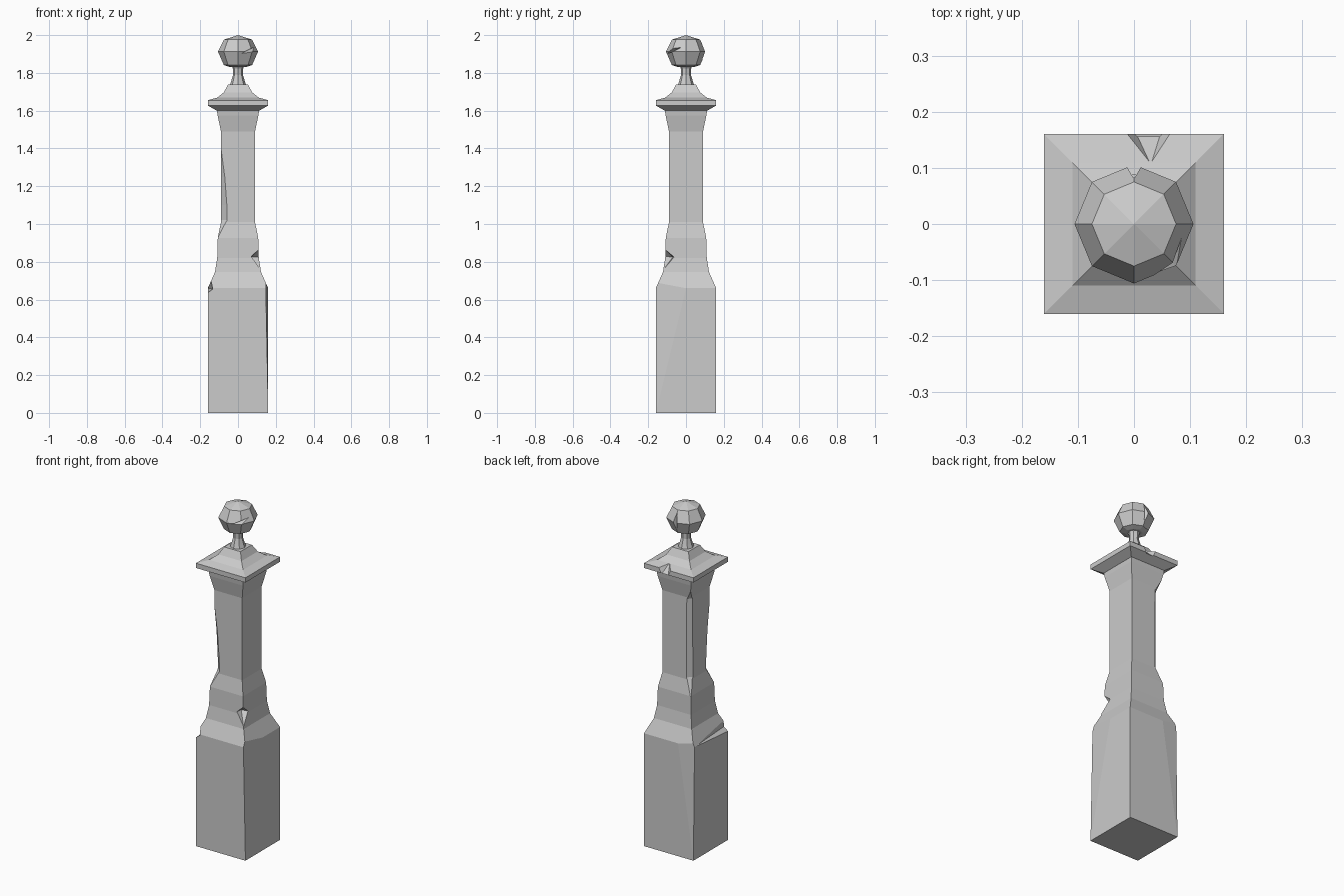
import bpy, bmesh, math
from mathutils import Vector

cube = bpy.data.objects.get("Cube")
if cube:
    bpy.data.objects.remove(cube, do_unlink=True)

stone = bpy.data.materials.new("grey_stone")
stone.use_nodes = True
GREY = (0.6, 0.6, 0.6, 1)
stone.diffuse_color = GREY
stone.node_tree.nodes["Principled BSDF"].inputs["Base Color"].default_value = GREY


def make_object(name, bm):
    bmesh.ops.recalc_face_normals(bm, faces=bm.faces)
    mesh = bpy.data.meshes.new(name)
    bm.to_mesh(mesh)
    bm.free()
    mesh.materials.append(stone)
    obj = bpy.data.objects.new(name, mesh)
    bpy.context.collection.objects.link(obj)
    return obj


def loft(profile, sides, turn=0.0, scale=1.0):
    """Stack regular rings of (radius, height); zero radius makes a tip."""
    bm = bmesh.new()
    rings = []
    for r, z in profile:
        n = sides if r else 1
        rings.append([bm.verts.new((scale * r * math.cos(turn + math.tau * i / sides),
                                    scale * r * math.sin(turn + math.tau * i / sides), z))
                      for i in range(n)])
    for a, b in zip(rings, rings[1:]):
        for i in range(sides):
            j = (i + 1) % sides
            quad = [a[i], a[j % len(a)], b[j % len(b)], b[i % len(b)]]
            bm.faces.new(list(dict.fromkeys(quad)))
    for ring in (rings[0], rings[-1]):
        if len(ring) > 1:
            bm.faces.new(ring)
    bmesh.ops.recalc_face_normals(bm, faces=bm.faces)
    return bm


def square_loft(profile):
    return loft(profile, 4, math.pi / 4, math.sqrt(2))


def shave(bm, a, b, c):
    """Slice off the corner lying outside the plane through three points."""
    a, b, c = map(Vector, (a, b, c))
    normal = (b - a).cross(c - a)
    if normal.dot(a.xy.to_3d()) < 0:
        normal.negate()
    bmesh.ops.bisect_plane(bm, geom=bm.verts[:] + bm.edges[:] + bm.faces[:],
                           plane_co=a, plane_no=normal, clear_outer=True)
    bmesh.ops.holes_fill(bm, edges=[e for e in bm.edges if e.is_boundary])


def chip(obj, points):
    """Break a convex chunk out of an object."""
    bm = bmesh.new()
    for p in points:
        bm.verts.new(p)
    hull = bmesh.ops.convex_hull(bm, input=bm.verts[:])
    loose = [g for g in hull["geom_interior"] if isinstance(g, bmesh.types.BMVert)]
    bmesh.ops.delete(bm, geom=loose, context="VERTS")
    cutter = make_object("chip_cutter", bm)
    cutter.hide_render = True
    mod = obj.modifiers.new("chip", "BOOLEAN")
    mod.operation, mod.solver, mod.object = "DIFFERENCE", "EXACT", cutter
    bpy.context.view_layer.objects.active = obj
    bpy.ops.object.modifier_apply(modifier=mod.name)
    bpy.data.objects.remove(cutter, do_unlink=True)


def worn_corner(obj, sx, sy, stations):
    """Wear a vertical corner; each station is (height, |x| + |y| on the cut)."""
    points = []
    for z, total in stations:
        h = total / 2
        for x, y in ((h + 0.08, h - 0.08), (h - 0.08, h + 0.08), (0.2, 0.2)):
            points.append((sx * x, sy * y, z))
    chip(obj, points)


# Post: square plinth, shoulder, shaft and flared top
bm = square_loft([(0.16, 0), (0.16, 0.66), (0.122, 0.745), (0.11, 0.82), (0.107, 0.927),
                  (0.09, 1.01), (0.09, 1.49), (0.108, 1.575), (0.112, 1.605)])
shave(bm, (0.16, -0.16, 0), (0.16, 0, 0.66), (0.147, -0.16, 0.66))
shave(bm, (-0.16, 0.16, 0), (-0.06, 0.16, 0.66), (-0.16, 0.15, 0.66))
post = make_object("post", bm)

# Worn shaft corners
worn_corner(post, -1, -1, [(1.4, 0.18), (1.25, 0.16), (1.1, 0.149), (1.02, 0.147), (0.93, 0.212)])
worn_corner(post, -1, 1, [(1.54, 0.202), (1.48, 0.158), (1.02, 0.155), (0.92, 0.214)])

# Notch in the collar corner
chip(post, [(0.07, -0.07, 0.825), (0.07, -0.13, 0.83), (0.13, -0.06, 0.825),
            (0.13, -0.13, 0.885), (0.13, -0.13, 0.745)])

# Gouge along the shoulder
chip(post, [(-0.14, -0.2, 0.71), (-0.13, -0.2, 0.655), (-0.17, -0.2, 0.625),
            (-0.2, -0.2, 0.71), (-0.2, -0.2, 0.62), (-0.158, 0.13, 0.66), (-0.2, 0.13, 0.66)])

# Cap with a broken back edge
cap = make_object("cap", square_loft([(0.112, 1.6), (0.16, 1.627), (0.16, 1.655), (0.11, 1.669),
                                      (0.075, 1.697), (0.053, 1.738)]))
chip(cap, [(0.03, 0.105, 1.675), (-0.037, 0.17, 1.69), (0.088, 0.17, 1.69),
           (0.03, 0.105, 1.72), (0.0, 0.17, 1.61), (0.05, 0.17, 1.61)])

# Finial: flared neck and faceted ball
make_object("finial_neck", loft([(0.045, 1.73), (0.035, 1.76), (0.026, 1.79),
                                 (0.027, 1.82), (0.035, 1.845)], 8))
ball = make_object("finial_ball", loft([(0.045, 1.832), (0.075, 1.842), (0.106, 1.912),
                                        (0.075, 1.976), (0, 2)], 8))
# Crack across the front and a notch at the back of the ball
chip(ball, [(0, -0.12, 1.893), (0.12, 0, 1.95), (0.1, -0.1, 1.945),
            (0.1, -0.1, 1.9), (0.05, -0.05, 1.92)])
chip(ball, [(-0.02, 0.115, 1.95), (0.02, 0.115, 1.95), (0, 0.08, 1.96),
            (-0.02, 0.115, 1.87), (0.02, 0.115, 1.87), (0, 0.08, 1.875)])
